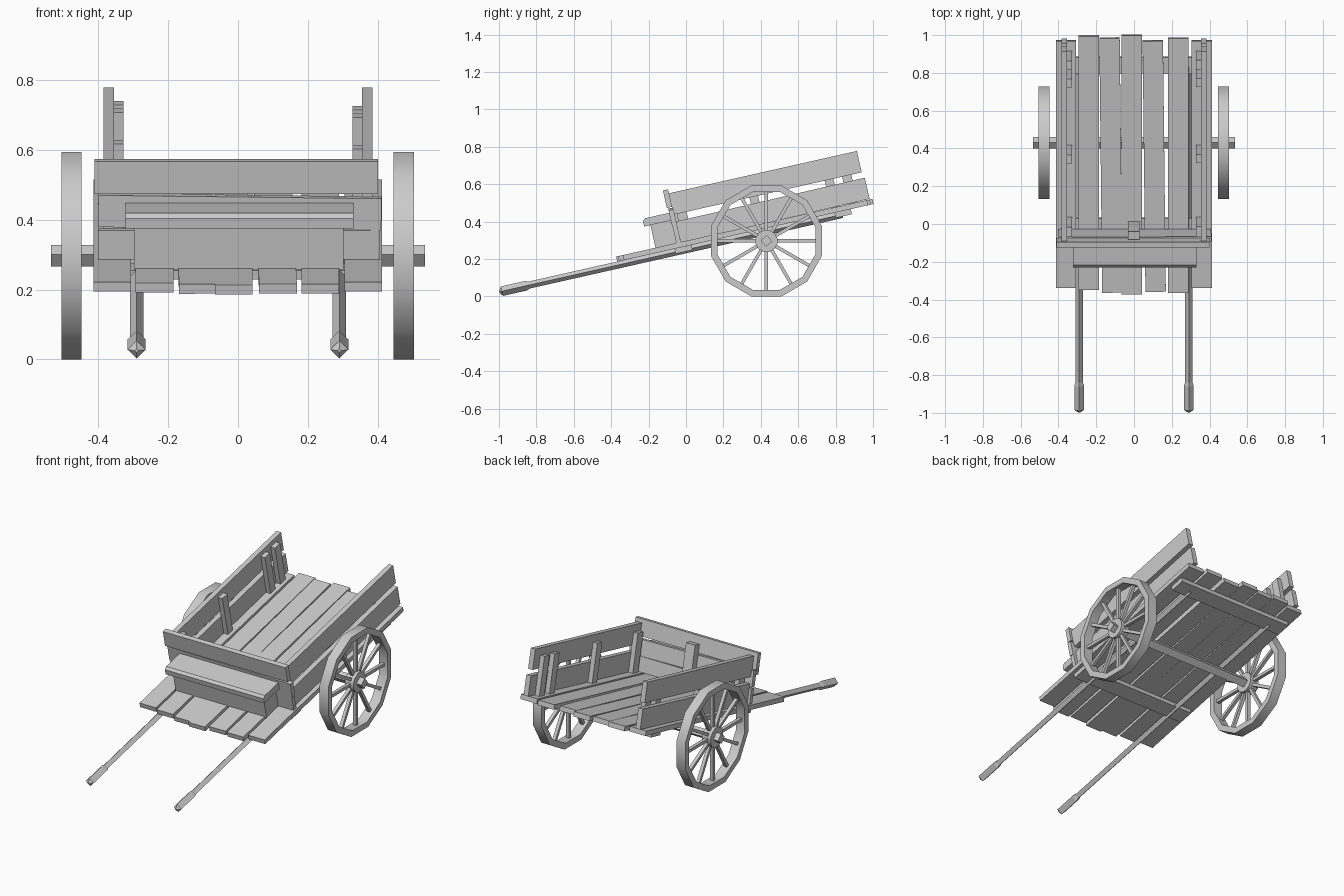
import bpy, bmesh
from math import radians, pi, cos, sin
from mathutils import Matrix, Vector

old = bpy.data.objects.get("Cube")
if old:
    bpy.data.objects.remove(old, do_unlink=True)

wood = bpy.data.materials.new("plain_grey_wood")
wood.use_nodes = True
GREY = (0.6, 0.6, 0.6, 1)
wood.diffuse_color = GREY
wood.node_tree.nodes["Principled BSDF"].inputs["Base Color"].default_value = GREY

# The bed frame leans back: local y runs along the floor, local z away from it
TILT = Matrix.Translation((0, 0, 0.283)) @ Matrix.Rotation(radians(12.7), 4, 'X')


def finish(name, bm, matrix, smooth=False):
    bmesh.ops.recalc_face_normals(bm, faces=bm.faces)
    bm.transform(matrix)
    mesh = bpy.data.meshes.new(name)
    bm.to_mesh(mesh)
    bm.free()
    mesh.materials.append(wood)
    if smooth:
        mesh.polygons.foreach_set("use_smooth", [True] * len(mesh.polygons))
        mesh.set_sharp_from_angle(angle=radians(35))
    obj = bpy.data.objects.new(name, mesh)
    bpy.context.scene.collection.objects.link(obj)
    return obj


def add_box(bm, x, y, z, spin=Matrix()):
    size = Vector((x[1] - x[0], y[1] - y[0], z[1] - z[0]))
    mid = Vector((sum(x), sum(y), sum(z))) / 2
    bmesh.ops.create_cube(bm, size=1, matrix=Matrix.Translation(mid) @ spin @ Matrix.Diagonal(size).to_4x4())


def plank(name, x, y, z, spin=Matrix()):
    bm = bmesh.new()
    add_box(bm, x, y, z, spin)
    return finish(name, bm, TILT)


def loft(bm, rings, cap=True):
    """Skin a list of equal-length point rings."""
    loops = [[bm.verts.new(p) for p in ring] for ring in rings]
    n = len(loops[0])
    for a, b in zip(loops, loops[1:]):
        for i in range(n):
            bm.faces.new((a[i], a[(i + 1) % n], b[(i + 1) % n], b[i]))
    if cap:
        bm.faces.new(loops[0])
        bm.faces.new(loops[-1])


# Floor planks: x centre, front end, back end, yaw
floor = [(-0.36, -0.343, 0.995, 0), (-0.239, -0.355, 1.022, 0),
         (-0.122, -0.37, 1.01, 0.011), (-0.012, -0.38, 1.025, 0),
         (0.107, -0.365, 0.995, 0.011), (0.235, -0.37, 1.01, 0),
         (0.358, -0.343, 0.995, 0)]
for i, (x, front, back, yaw) in enumerate(floor):
    plank(f"floor_plank_{i + 1}", (x - 0.054, x + 0.054), (front, back),
          (-0.014, 0.014), Matrix.Rotation(yaw, 4, 'Z'))

# Cross braces under the floor
plank("front_brace", (-0.39, 0.39), (-0.066, 0.027), (-0.041, -0.014))
plank("back_brace", (-0.39, 0.39), (0.81, 0.9), (-0.042, -0.014))

# Side walls with their inner posts
for side, s in (("left", 1), ("right", -1)):
    def across(a, b):
        return tuple(sorted((s * a, s * b)))
    plank(f"{side}_upper_side_board", across(0.355, 0.385), (-0.03, 1.0), (0.165, 0.282))
    plank(f"{side}_lower_side_board", across(0.355, 0.385), (-0.025, 1.01), (0.014, 0.13),
          Matrix.Rotation(0.006, 4, 'X'))
    top = 0.255 if s < 0 else 0.24
    for i, (a, b) in enumerate([(-0.013, 0.04), (0.385, 0.432), (0.797, 0.845), (0.893, 0.943)]):
        plank(f"{side}_post_{i + 1}", across(0.327, 0.356), (a, b), (0.01, top))

# Front wall
plank("front_top_board", (-0.41, 0.40), (-0.058, -0.03), (0.208, 0.304))
plank("front_middle_board", (-0.40, 0.41), (-0.052, -0.025), (0.105, 0.198),
      Matrix.Rotation(0.012, 4, 'Y'))
plank("front_lower_board", (-0.40, 0.405), (-0.05, -0.025), (0.014, 0.1))
plank("front_centre_post", (-0.032, 0.028), (-0.025, 0.017), (0.01, 0.26))

# Driver's bench: box and seat with a bevelled front edge
plank("bench_box", (-0.298, 0.302), (-0.164, -0.045), (0.01, 0.14))
seat = [(-0.198, 0.138), (-0.198, 0.168), (-0.183, 0.18), (-0.052, 0.18), (-0.052, 0.138)]
bm = bmesh.new()
loft(bm, [[(x, y, z) for y, z in seat] for x in (-0.322, 0.33)])
finish("bench_seat", bm, TILT)

# Pull shafts: diamond section, thicker at the grips, pointed tips
shaft = [(-1.03, 0.006), (-1.016, 0.026), (-0.885, 0.026), (-0.865, 0.019), (0.85, 0.019)]
for side, x in (("left", 0.29), ("right", -0.29)):
    bm = bmesh.new()
    loft(bm, [[(x + r, y, -0.032), (x, y, -0.032 + r), (x - r, y, -0.032), (x, y, -0.032 - r)]
              for y, r in shaft])
    finish(f"{side}_shaft", bm, TILT)

# Axle
HUB = Matrix.Translation((0, 0.43, 0.297))
bm = bmesh.new()
add_box(bm, (-0.535, 0.535), (-0.022, 0.022), (-0.022, 0.022), Matrix.Rotation(radians(40), 4, 'X'))
finish("axle", bm, HUB)


def polygon(x, radius):
    return [(x, radius * cos((i + 0.5) * pi / 6), radius * sin((i + 0.5) * pi / 6)) for i in range(12)]


# Wheels: twelve-sided rim, hub and twelve spokes
for side, x in (("left", 0.474), ("right", -0.476)):
    place = Matrix.Translation((x, 0, 0)) @ HUB
    bm = bmesh.new()
    outer, inner, half = 0.3075, 0.272, 0.029
    loft(bm, [polygon(-half, outer), polygon(half, outer), polygon(half, inner),
              polygon(-half, inner), polygon(-half, outer)], cap=False)
    bmesh.ops.remove_doubles(bm, verts=bm.verts, dist=0.0001)
    finish(f"{side}_wheel_rim", bm, place, smooth=True)
    bm = bmesh.new()
    loft(bm, [polygon(-0.028, 0.06), polygon(0.028, 0.06)])
    finish(f"{side}_wheel_hub", bm, place, smooth=True)
    bm = bmesh.new()
    for i in range(12):
        spoke = bmesh.new()
        add_box(spoke, (-0.01, 0.01), (0.05, 0.27), (-0.009, 0.009))
        spoke.transform(Matrix.Rotation(i * pi / 6, 4, 'X'))
        part = bpy.data.meshes.new("spoke")
        spoke.to_mesh(part)
        spoke.free()
        bm.from_mesh(part)
        bpy.data.meshes.remove(part)
    finish(f"{side}_wheel_spokes", bm, place)
